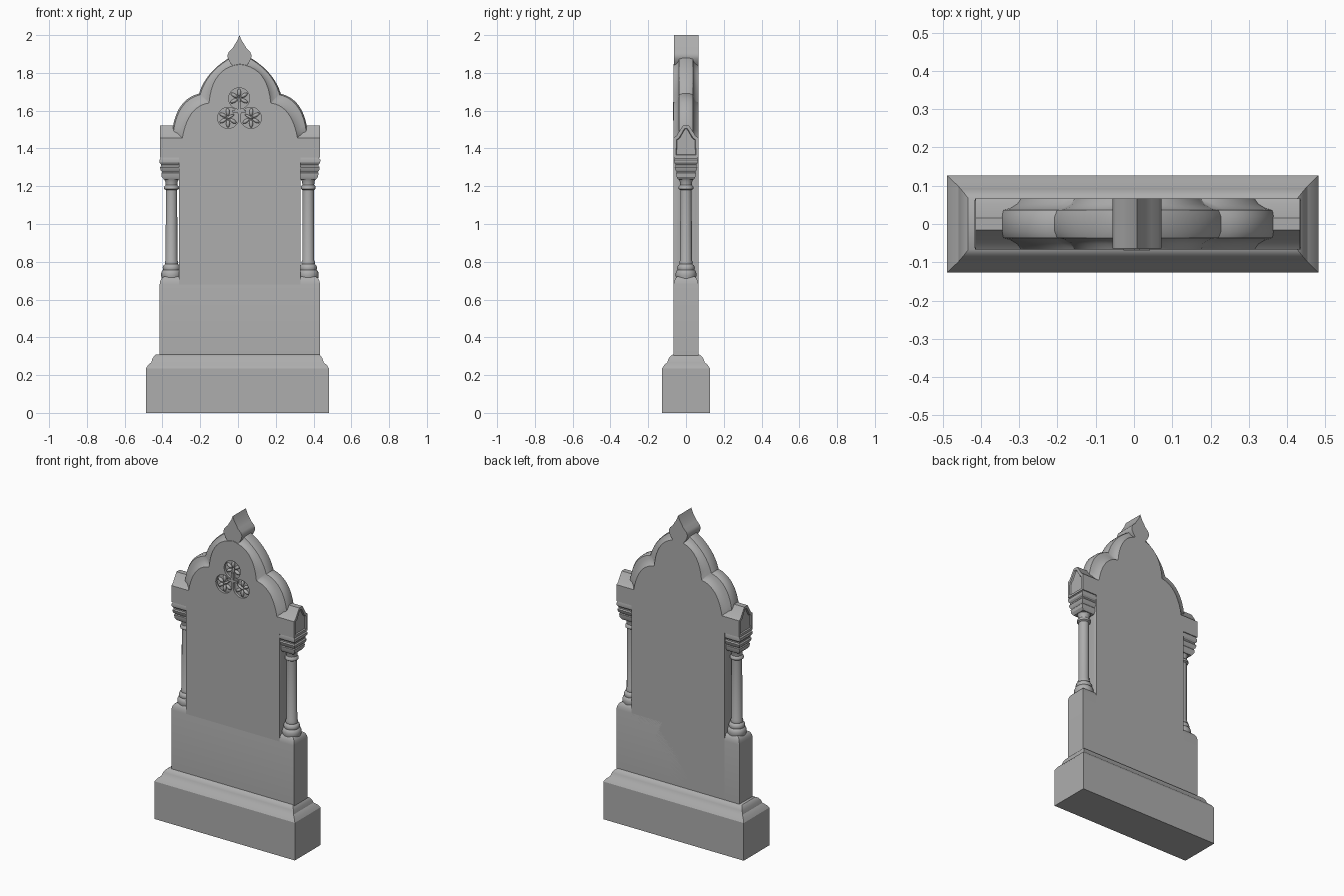
import bpy, bmesh, math
from mathutils import Matrix, Vector

cube = bpy.data.objects.get("Cube")
if cube:
    bpy.data.objects.remove(cube, do_unlink=True)

stone = bpy.data.materials.new("grey_stone")
stone.use_nodes = True
GREY = (0.42, 0.42, 0.42, 1)
stone.diffuse_color = GREY
stone.node_tree.nodes["Principled BSDF"].inputs["Base Color"].default_value = GREY

CX = 0.01          # centre line of the upright slab
DEPTH = 0.066      # half thickness of the slab


def finish(name, bm, angle=35):
    bmesh.ops.recalc_face_normals(bm, faces=bm.faces)
    me = bpy.data.meshes.new(name)
    bm.to_mesh(me)
    bm.free()
    me.materials.append(stone)
    ob = bpy.data.objects.new(name, me)
    bpy.context.collection.objects.link(ob)
    bpy.ops.object.select_all(action='DESELECT')
    ob.select_set(True)
    bpy.context.view_layer.objects.active = ob
    bpy.ops.object.shade_smooth_by_angle(angle=math.radians(angle))
    return ob


def loft(bm, rings):
    """Skin closed rings of equal length and cap both ends."""
    rows = [[bm.verts.new(p) for p in ring] for ring in rings]
    n = len(rows[0])
    for a, b in zip(rows, rows[1:]):
        for i in range(n):
            j = (i + 1) % n
            bm.faces.new((a[i], a[j], b[j], b[i]))
    return bm.faces.new(rows[0]), bm.faces.new(rows[-1])


def rect_stack(name, cx, levels):
    """Stack of rectangles given as half width, half depth, height."""
    bm = bmesh.new()
    loft(bm, [[(cx + sx * w, sy * d, z) for sx, sy in ((-1, -1), (1, -1), (1, 1), (-1, 1))]
              for w, d, z in levels])
    return finish(name, bm, 30)


def lathe(name, cx, profile, sides=24):
    bm = bmesh.new()
    ang = [2 * math.pi * i / sides for i in range(sides)]
    loft(bm, [[(cx + r * math.cos(a), r * math.sin(a), z) for a in ang] for r, z in profile])
    return finish(name, bm, 50)


def bezier(a, b, c, n=10):
    a, b, c = Vector(a), Vector(b), Vector(c)
    return [a * (1 - t) ** 2 + b * 2 * t * (1 - t) + c * t * t for t in (i / n for i in range(n + 1))]


def mirrored(half):
    """Close a half outline whose last point is on the centre line."""
    return half + [Vector((-p.x, p.y)) for p in reversed(half[:-1])]


# Plinth with moulded top
rect_stack("plinth", -0.003, [
    (0.485, 0.127, 0), (0.485, 0.127, 0.235), (0.474, 0.116, 0.252), (0.456, 0.099, 0.268),
    (0.45, 0.092, 0.288), (0.44, 0.08, 0.303), (0.43, 0.067, 0.31)])

# Wide lower part of the slab with softened shoulders
rect_stack("lower_slab", CX, [
    (0.425, DEPTH, 0.29), (0.425, DEPTH, 0.68), (0.421, 0.062, 0.70),
    (0.412, 0.054, 0.715), (0.40, 0.045, 0.722)])

# Main slab with a trefoil arch and moulded rim
foot = [Vector((0.322, 0.29)), Vector((0.322, 1.40))]
outer = mirrored(foot + bezier((0.357, 1.50), (0.335, 1.66), (0.217, 1.69))
                 + bezier((0.215, 1.695), (0.17, 1.83), (0, 1.91)))
inner = mirrored(foot + bezier((0.305, 1.455), (0.275, 1.625), (0.165, 1.64))
                 + bezier((0.163, 1.645), (0.145, 1.83), (0, 1.845)))
section = [(0, DEPTH), (0.2, 0.052), (0.55, 0.041), (0.88, 0.036), (1, 0.02)]
section = [(t, -y) for t, y in section] + [(t, y) for t, y in reversed(section)]
bm = bmesh.new()
loft(bm, [[(CX + p.x, y, p.y) for p in (a.lerp(b, t) for a, b in zip(inner, outer))]
          for t, y in section])
slab = finish("main_slab", bm, 30)

# Three sunk circles in the front for the carving
LOBES = [(0.006, 1.665, 90), (-0.052, 1.562, 210), (0.068, 1.562, 330)]
for x, z, _ in LOBES:
    bpy.ops.mesh.primitive_cylinder_add(vertices=28, radius=0.056, depth=0.03,
                                        location=(x, -DEPTH, z), rotation=(math.pi / 2, 0, 0))
    cutter = bpy.context.object
    cutter.hide_render = True
    cutter.data.materials.append(stone)
    mod = slab.modifiers.new("recess", 'BOOLEAN')
    mod.operation, mod.solver, mod.object = 'DIFFERENCE', 'EXACT', cutter
    bpy.context.view_layer.objects.active = slab
    bpy.ops.object.modifier_apply(modifier=mod.name)
    bpy.data.objects.remove(cutter, do_unlink=True)

# Carved leaves and small cross
bm = bmesh.new()


def blob(x, z, length, width, turn):
    m = (Matrix.Translation((x, -0.054, z)) @ Matrix.Rotation(-turn, 4, 'Y')
         @ Matrix.Diagonal((length, 0.012, width, 1)))
    bmesh.ops.create_icosphere(bm, subdivisions=2, radius=1, matrix=m)


for x, z, aim in LOBES:
    for k in range(-2, 3):
        a = math.radians(aim + 58 * k)
        blob(x + 0.031 * math.cos(a), z + 0.031 * math.sin(a), 0.021, 0.01, a)
    a = math.radians(aim)
    blob(x - 0.012 * math.cos(a), z - 0.012 * math.sin(a), 0.026, 0.007, a)
for size in ((0.014, 0.026, 0.1), (0.07, 0.026, 0.014)):
    m = Matrix.Translation((0.007, -0.056, 1.597)) @ Matrix.Diagonal((*size, 1))
    bmesh.ops.create_cube(bm, size=1, matrix=m)
finish("carved_leaves", bm, 40)

# Finial at the peak
half = [Vector(p) for p in ((0.03, 1.83), (0.05, 1.855), (0.061, 1.875), (0.064, 1.893),
                            (0.056, 1.912), (0.037, 1.93), (0.024, 1.952), (0.011, 1.972), (0, 2.0))]
bm = bmesh.new()
loft(bm, [[(0.008 + p.x, y, p.y) for p in mirrored(half)] for y in (-0.064, DEPTH)])
finish("finial", bm, 40)

for side, s in (("left", 1), ("right", -1)):
    col = CX + s * 0.362

    # Column with turned base, shaft and bell capital
    lathe(side + "_column", col, [
        (0.05, 0.70), (0.055, 0.725), (0.055, 0.74), (0.05, 0.752), (0.044, 0.757), (0.047, 0.768),
        (0.042, 0.782), (0.034, 0.787), (0.036, 0.797), (0.031, 0.808), (0.03, 1.18),
        (0.039, 1.186), (0.039, 1.198), (0.031, 1.206), (0.033, 1.225), (0.043, 1.247),
        (0.05, 1.252), (0.05, 1.275)])

    # Stepped square cap above the column
    rect_stack(side + "_abacus", col, [
        (0.04, 0.042, 1.235), (0.052, 0.05, 1.25), (0.054, 0.052, 1.27), (0.05, 0.048, 1.275),
        (0.058, 0.056, 1.285), (0.061, 0.06, 1.30), (0.055, 0.055, 1.307), (0.055, 0.055, 1.315),
        (0.063, 0.062, 1.325), (0.064, 0.063, 1.34), (0.058, 0.06, 1.348), (0.058, 0.06, 1.36)])

    # Gabled block with a sunk panel on its outer end
    gable = [(-DEPTH, 1.352), (DEPTH, 1.352), (DEPTH, 1.455), (0.05, 1.468), (0.016, 1.522),
             (-0.016, 1.522), (-0.05, 1.468), (-DEPTH, 1.455)]
    bm = bmesh.new()
    _, end = loft(bm, [[(CX + s * x, y, z) for y, z in gable] for x in (0.302, 0.424)])
    bmesh.ops.recalc_face_normals(bm, faces=bm.faces)
    bmesh.ops.inset_region(bm, faces=[end], thickness=0.018)
    bmesh.ops.inset_region(bm, faces=[end], thickness=0.004, depth=-0.008)
    finish(side + "_gable_block", bm, 25)
